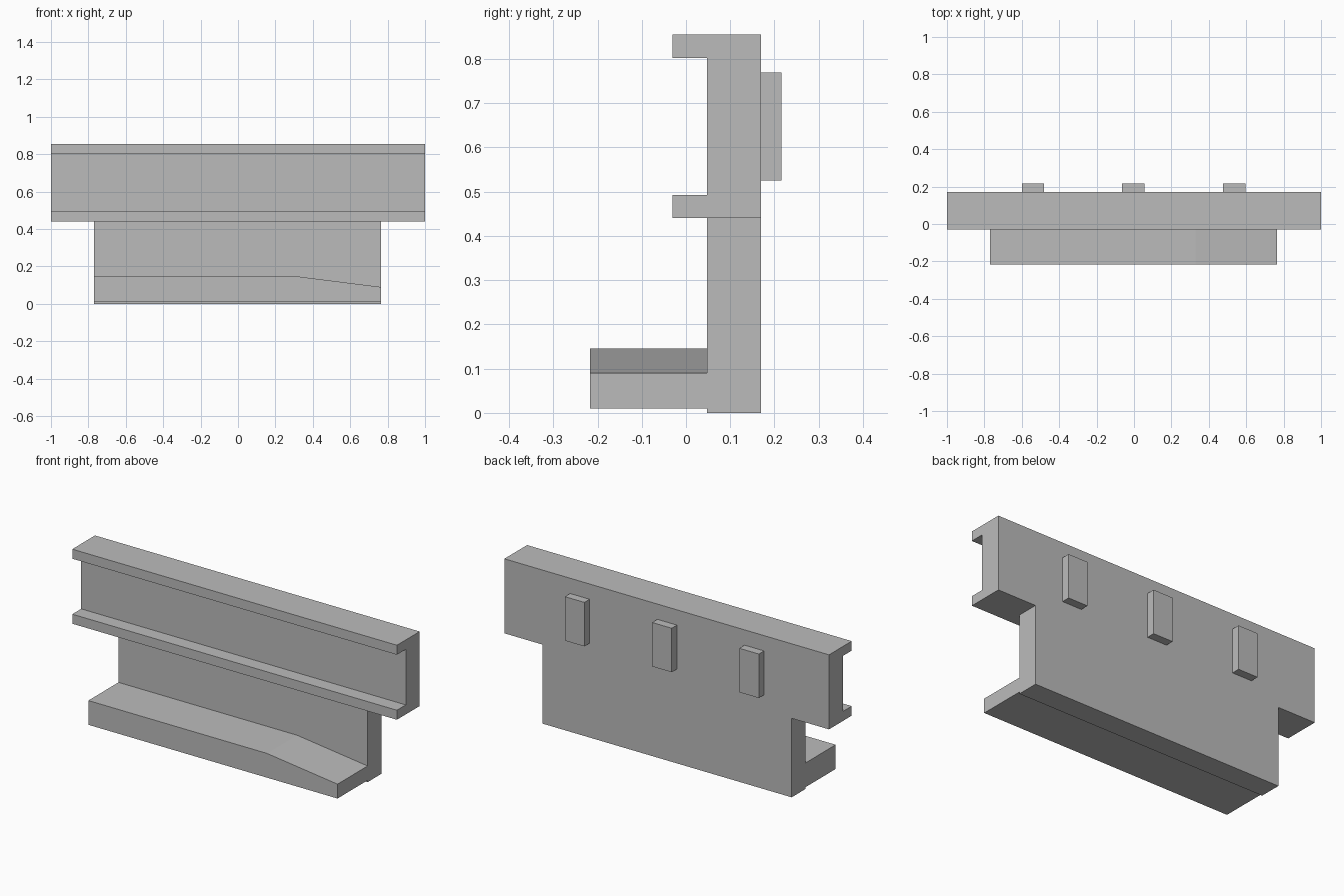
import bpy
import bmesh
from mathutils import Vector

if "Cube" in bpy.data.objects:
    bpy.data.objects.remove(bpy.data.objects["Cube"], do_unlink=True)

grey = bpy.data.materials.new("plain grey")
grey.use_nodes = True
colour = (0.5, 0.5, 0.5, 1)
grey.diffuse_color = colour
grey.node_tree.nodes["Principled BSDF"].inputs["Base Color"].default_value = colour


def extrude(name, points, offset):
    """Closed solid from a flat outline pushed along an offset."""
    bm = bmesh.new()
    face = bm.faces.new([bm.verts.new(p) for p in points])
    result = bmesh.ops.extrude_face_region(bm, geom=[face], use_keep_orig=True)
    moved = [v for v in result["geom"] if isinstance(v, bmesh.types.BMVert)]
    bmesh.ops.translate(bm, verts=moved, vec=Vector(offset))
    bmesh.ops.recalc_face_normals(bm, faces=bm.faces)
    mesh = bpy.data.meshes.new(name)
    bm.to_mesh(mesh)
    bm.free()
    mesh.materials.append(grey)
    obj = bpy.data.objects.new(name, mesh)
    bpy.context.collection.objects.link(obj)
    return obj


def box(name, x0, x1, y0, y1, z0, z1):
    outline = [(x0, y0, z0), (x1, y0, z0), (x1, y0, z1), (x0, y0, z1)]
    return extrude(name, outline, (0, y1 - y0, 0))


front, wall, back = -0.03, 0.048, 0.17
bottom, top, lip = 0.44, 0.855, 0.053
left, right = 0.765, -0.77

# Channel rail with a lip along its top and bottom
channel = [(back, bottom), (back, top), (front, top), (front, top - lip),
           (wall, top - lip), (wall, bottom + lip), (front, bottom + lip),
           (front, bottom)]
extrude("channel_rail", [(-1, y, z) for y, z in channel], (2, 0, 0))

# Narrower wall below the rail
box("lower_wall", right, left, wall, back, 0, bottom)

# Front shelf, its top sloping down towards the left end
shelf = [(right, 0.01), (left, 0.01), (left, 0.09), (0.33, 0.145), (right, 0.145)]
extrude("front_shelf", [(x, -0.217, z) for x, z in shelf], (0, wall + 0.217, 0))

# Three tabs on the back
for name, x in (("right", -0.54), ("middle", -0.003), ("left", 0.535)):
    box(f"back_tab_{name}", x - 0.06, x + 0.06, back, 0.216, 0.525, 0.77)
